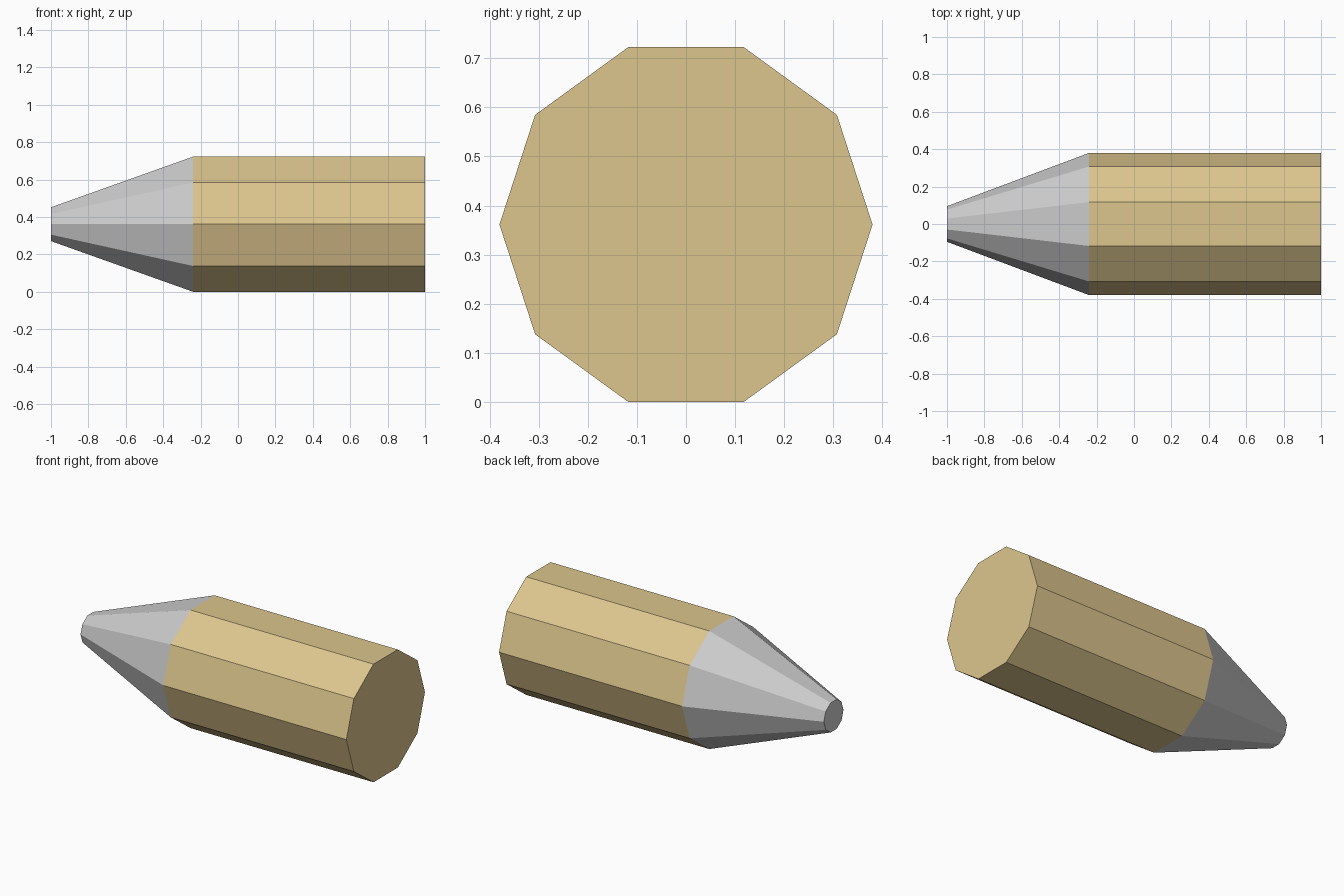
import bpy, bmesh
from math import cos, sin, pi

if "Cube" in bpy.data.objects:
    bpy.data.objects.remove(bpy.data.objects["Cube"])

SIDES = 10
RADIUS = 0.38
AXIS_Z = RADIUS * cos(pi / SIDES)  # rests on a flat side


def prism(name, x0, r0, x1, r1, color=None):
    """Closed ten-sided frustum along the x axis."""
    bm = bmesh.new()

    def ring(x, r):
        return [bm.verts.new((x, r * cos(2 * pi * i / SIDES),
                              AXIS_Z + r * sin(2 * pi * i / SIDES)))
                for i in range(SIDES)]

    a, b = ring(x0, r0), ring(x1, r1)
    for i in range(SIDES):
        j = (i + 1) % SIDES
        bm.faces.new((a[i], a[j], b[j], b[i]))
    bm.faces.new(a)
    bm.faces.new(b)
    bmesh.ops.recalc_face_normals(bm, faces=bm.faces)
    mesh = bpy.data.meshes.new(name)
    bm.to_mesh(mesh)
    bm.free()
    obj = bpy.data.objects.new(name, mesh)
    bpy.context.collection.objects.link(obj)
    if color:
        mat = bpy.data.materials.new(name + "_color")
        mat.diffuse_color = color
        mat.use_nodes = True
        mat.node_tree.nodes["Principled BSDF"].inputs["Base Color"].default_value = mat.diffuse_color
        mesh.materials.append(mat)
    return obj


# Brass casing
prism("casing", -0.24, RADIUS, 1.0, RADIUS, (0.72, 0.56, 0.27, 1))
# Grey tapered tip with a blunt end
prism("tip", -1.0, 0.095, -0.24, RADIUS)
